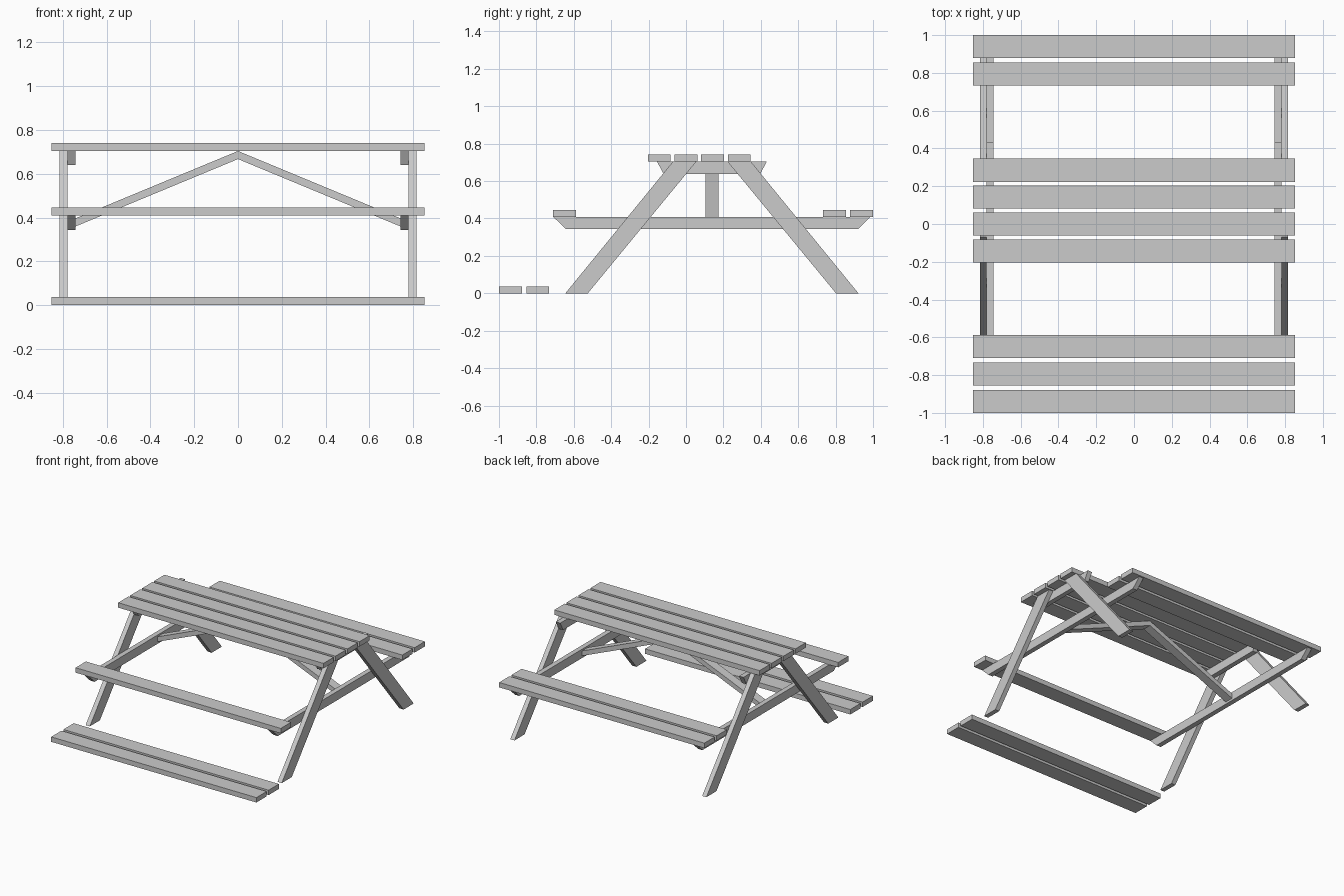
import bpy, bmesh

if "Cube" in bpy.data.objects:
    bpy.data.objects.remove(bpy.data.objects["Cube"])

CY = 0.1385  # centre line of the table in y


def prism(name, pts, axis, a, b):
    """Extrude a 2D outline from a to b along x (outline y,z) or y (outline x,z)."""
    bm = bmesh.new()
    def co(p, t):
        return (t, p[0], p[1]) if axis == 'x' else (p[0], t, p[1])
    lo = [bm.verts.new(co(p, a)) for p in pts]
    hi = [bm.verts.new(co(p, b)) for p in pts]
    bm.faces.new(lo)
    bm.faces.new(hi[::-1])
    n = len(pts)
    for i in range(n):
        j = (i + 1) % n
        bm.faces.new((lo[j], lo[i], hi[i], hi[j]))
    bmesh.ops.recalc_face_normals(bm, faces=bm.faces)
    me = bpy.data.meshes.new(name)
    bm.to_mesh(me)
    bm.free()
    ob = bpy.data.objects.new(name, me)
    bpy.context.collection.objects.link(ob)
    return ob


def plank(name, y, z, w=0.122, h=0.037):
    prism(name, [(y, z), (y + w, z), (y + w, z + h), (y, z + h)], 'x', -0.853, 0.853)


def flip(pts):
    return [(2 * CY - y, z) for y, z in pts]


# Table top, seats, and the loose boards lying on the ground
for i in range(4):
    plank(f"top_plank_{i + 1}", -0.204 + i * 0.1425, 0.704)
plank("front_seat_plank", -0.71, 0.409)
for i, y in enumerate((0.733, 0.878)):
    plank(f"back_seat_plank_{i + 1}", y, 0.409)
for i, y in enumerate((-1.0, -0.854)):
    plank(f"loose_ground_plank_{i + 1}", y, 0.0)

# End frames: splayed legs, bevelled cleat and seat beam, diagonal brace
leg = [(-0.645, 0), (-0.525, 0), (0.055, 0.704), (-0.07, 0.704)]
cleat = [(-0.155, 0.704), (-0.12, 0.639), (0.397, 0.639), (0.432, 0.704)]
beam = [(-0.71, 0.409), (-0.642, 0.343), (0.919, 0.343), (0.987, 0.409)]
brace = [(0, 0.704), (0, 0.667), (0.743, 0.359), (0.743, 0.396)]
for side, s in (("left", -1), ("right", 1)):
    prism(f"{side}_front_leg", leg, 'x', s * 0.78, s * 0.815)
    prism(f"{side}_back_leg", flip(leg), 'x', s * 0.78, s * 0.815)
    prism(f"{side}_top_cleat", cleat, 'x', s * 0.743, s * 0.78)
    prism(f"{side}_seat_beam", beam, 'x', s * 0.743, s * 0.78)
    prism(f"{side}_brace", [(s * x, z) for x, z in brace], 'y', CY - 0.034, CY + 0.034)
